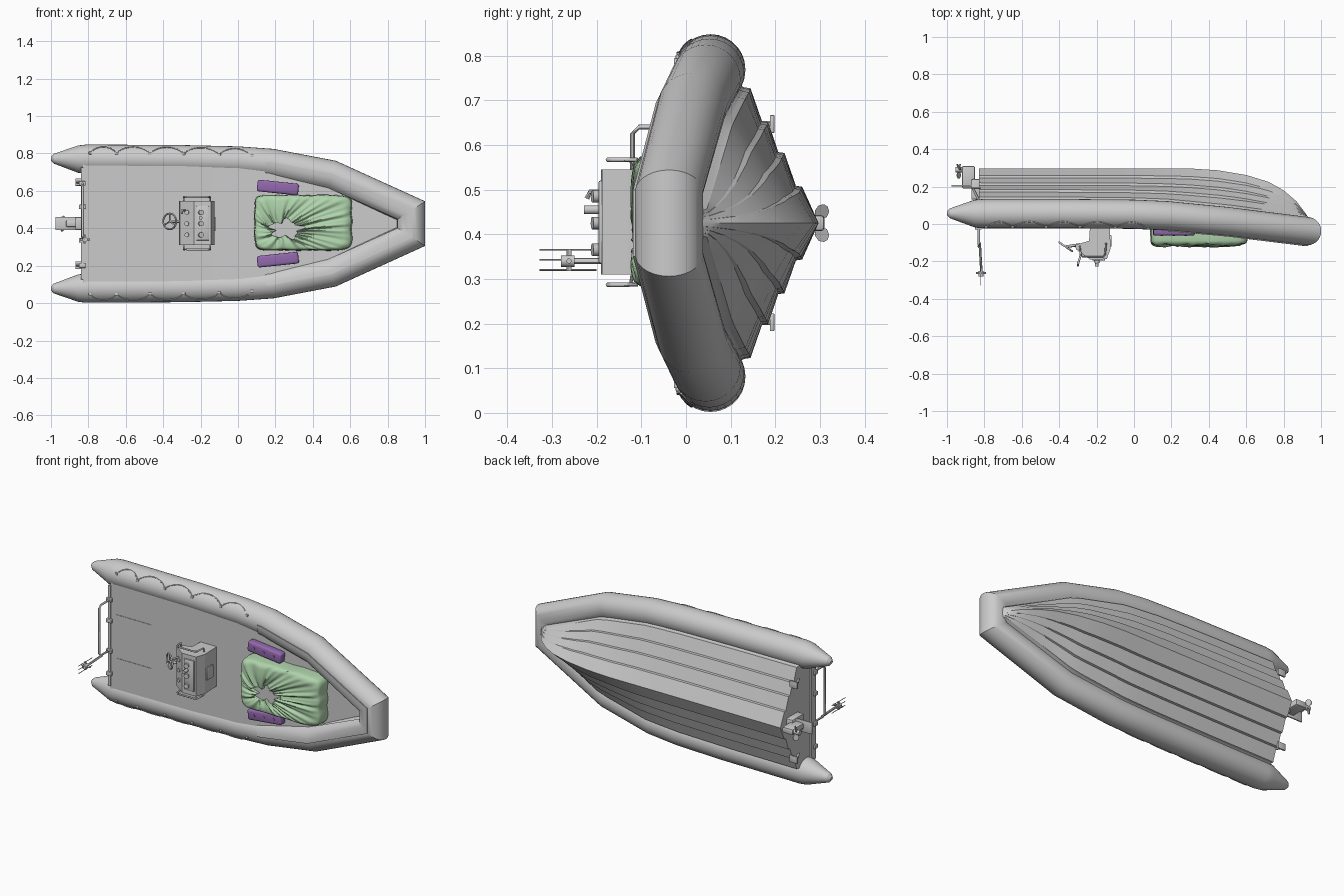
import bpy, bmesh, math
from mathutils import Vector, Matrix

if "Cube" in bpy.data.objects:
    bpy.data.objects.remove(bpy.data.objects["Cube"])

# Boat frame: l = length (bow +), w = across, h = height above datum.
# The boat lies on its side: l -> x, w -> z, h -> -y
CW = 0.425


def P(l, w, h):
    return Vector((l, -h, CW + w))


def material(name, col):
    m = bpy.data.materials.new(name)
    m.diffuse_color = (*col, 1)
    m.use_nodes = True
    m.node_tree.nodes["Principled BSDF"].inputs["Base Color"].default_value = m.diffuse_color
    return m


GREY = material("light_grey", (0.60, 0.60, 0.60))
GREEN = material("cover_green", (0.43, 0.66, 0.41))
PURPLE = material("cushion_purple", (0.29, 0.14, 0.42))


def finish(name, bm, mat, angle=32):
    bmesh.ops.recalc_face_normals(bm, faces=bm.faces)
    me = bpy.data.meshes.new(name)
    bm.to_mesh(me)
    bm.free()
    me.materials.append(mat)
    ob = bpy.data.objects.new(name, me)
    bpy.context.collection.objects.link(ob)
    bpy.ops.object.select_all(action='DESELECT')
    ob.select_set(True)
    bpy.context.view_layer.objects.active = ob
    if angle:
        bpy.ops.object.shade_smooth_by_angle(angle=math.radians(angle))
    return ob


def loft(name, rings, mat, caps=(True, True), angle=32, loop=False):
    """Skin closed rings of boat-frame points."""
    bm = bmesh.new()
    vr = [[bm.verts.new(P(*p)) for p in r] for r in rings]
    n = len(vr[0])
    pairs = list(zip(vr, vr[1:])) + ([(vr[-1], vr[0])] if loop else [])
    for a, b in pairs:
        for i in range(n):
            j = (i + 1) % n
            bm.faces.new((a[i], a[j], b[j], b[i]))
    if caps[0] and not loop:
        bm.faces.new(vr[0])
    if caps[1] and not loop:
        bm.faces.new(vr[-1])
    return finish(name, bm, mat, angle)


def box(name, l, w, h, mat=GREY, bevel=0.0, seg=2, turn=0.0):
    bm = bmesh.new()
    bmesh.ops.create_cube(bm, size=1)
    bmesh.ops.scale(bm, verts=bm.verts, vec=(l[1] - l[0], h[1] - h[0], w[1] - w[0]))
    if bevel:
        bmesh.ops.bevel(bm, geom=bm.edges[:], offset=bevel, segments=seg, profile=0.5, affect='EDGES')
    c = P((l[0] + l[1]) / 2, (w[0] + w[1]) / 2, (h[0] + h[1]) / 2)
    bmesh.ops.transform(bm, matrix=Matrix.Translation(c) @ Matrix.Rotation(turn, 4, 'Y'), verts=bm.verts)
    return finish(name, bm, mat)


def rod(name, pts, r, mat=GREY, sides=8, loop=False):
    pts = [Vector(p) for p in pts]
    rings, n = [], len(pts)
    for i, p in enumerate(pts):
        a = pts[(i - 1) % n] if loop else pts[max(i - 1, 0)]
        b = pts[(i + 1) % n] if loop else pts[min(i + 1, n - 1)]
        t = (b - a).normalized()
        ref = Vector((0.31, 0.27, 0.91)) if abs(t.z) < 0.8 else Vector((0.91, 0.31, 0.27))
        u = t.cross(ref).normalized()
        v = t.cross(u)
        rings.append([p + r * (u * math.cos(q) + v * math.sin(q))
                      for q in (2 * math.pi * k / sides for k in range(sides))])
    return loft(name, rings, mat, angle=45, loop=loop)


def interp(tab, x):
    for a, b in zip(tab, tab[1:]):
        if x <= b[0]:
            f = max(0, (x - a[0]) / (b[0] - a[0]))
            return [p + (q - p) * f for p, q in zip(a, b)]
    return list(tab[-1])


# Inflatable collar: one sweep, stern tip to bow to stern tip (l, w, h, radius)
SIDE = [(-1.0, .347, -.057, .010), (-.985, .347, -.057, .026), (-.855, .345, -.056, .073),
        (-.81, .345, -.055, .078), (-.3, .342, -.055, .078), (0, .335, -.052, .078),
        (.18, .322, -.044, .078), (.5, .262, -.014, .077), (.925, .07, .038, .076)]


def collar_rings(path, angles, grow):
    rings = []
    for i, (l, w, h, r) in enumerate(path):
        p = Vector((l, w))
        d0 = p - Vector(path[i - 1][:2]) if i else Vector(path[1][:2]) - p
        d1 = Vector(path[i + 1][:2]) - p if i < len(path) - 1 else d0
        n0, n1 = (Vector((-d.y, d.x)).normalized() for d in (d0, d1))
        n = (n0 + n1).normalized()
        m = 1 / max(n.dot(n0), 0.5)
        rings.append([(l + n.x * math.sin(a) * (r + g) * m, w + n.y * math.sin(a) * (r + g) * m,
                       h + math.cos(a) * (r + g)) for a, g in zip(angles, grow)])
    return rings


def both_sides(path):
    return path + [(l, -w, h, r) for l, w, h, r in reversed(path)]


circle = [2 * math.pi * k / 28 for k in range(28)]
loft("collar_tube", collar_rings(both_sides(SIDE), circle, [0] * 28), GREY, angle=24)

# Raised wear strip on the inner top of the forward collar
arc = [math.radians(a) for a in (-62, -45, -28, -10, 5)]
fore = [tuple(interp(SIDE, .15))] + SIDE[6:]
loft("collar_wear_strip", collar_rings(both_sides(fore), arc + arc[::-1], [.005] * 5 + [-.01] * 5),
     GREY, angle=24)

# Hull with stepped strakes, transom and deck
KEEL = [(-.83, -.297), (.3, -.297), (.45, -.287), (.6, -.262), (.72, -.225),
        (.8, -.18), (.87, -.12), (.915, -.06), (.935, -.03)]
DECK = [(-.83, .015), (-.05, .015), (.935, .03)]
stations = [-.83, -.4, -.05, .1, .18, .3, .38, .45, .52, .6, .66, .72, .76, .8, .84, .87, .895, .915, .935]
rings = []
for x in stations:
    _, tw, th, _ = interp(SIDE, x)
    k, d = interp(KEEL, x)[1], interp(DECK, x)[1]
    cw, ch = max(tw - .043, .01), max(th - .083, k)
    s = min(1, (.95 - x) / .4)
    half = [(x, tw, d), (x, tw, th)]
    for t in (1, .75, .52, .27):
        line = k + (ch - k) * t
        half += [(x, cw * t + .002 * s, line + .008 * s), (x, cw * t, line - .006 * s)]
    rings.append(half + [(x, 0, k)] + [(a, -b, c) for a, b, c in reversed(half)])
loft("hull_and_deck", rings, GREY, angle=20)

# Deck hatch outline
for i, (l, w) in enumerate([((-.79, -.555), (.131, .135)), ((-.79, -.555), (-.128, -.124)),
                            ((-.559, -.555), (-.128, .135)), ((-.79, -.786), (-.128, .135))]):
    box(f"hatch_seam_{i}", l, w, (.013, .0175))
box("stern_coaming", (-.84, -.825), (-.30, .30), (-.02, .022))

# Grab ropes scalloped along both collars
knots = [-.79, -.65, -.47, -.29, -.10, .075]
for sgn, side in ((1, "port"), (-1, "starboard")):
    pts = []
    for a, b in zip(knots, knots[1:]):
        for k in range(8):
            x = a + (b - a) * k / 8
            ang = math.radians(25 + 32 * math.sin(math.pi * k / 8) ** .8)
            _, w, h, r = interp(SIDE, x)
            pts.append((x, sgn * (w + math.sin(ang) * r), h + math.cos(ang) * r))
    rod(f"{side}_grab_rope", pts, .0035, sides=6)
    for x in knots:
        _, w, h, r = interp(SIDE, x)
        w, h = sgn * (w + .42 * r), h + .91 * r
        box(f"{side}_rope_patch", (x - .008, x + .008), (w - .007, w + .007), (h - .006, h + .005), bevel=.002)

# Steering console: side profile extruded across
prof = [(-.235, .01), (-.13, .01), (-.125, .13), (-.145, .188), (-.235, .19), (-.31, .135), (-.315, .112), (-.24, .09)]
loft("console", [[(l, w, h) for l, h in prof] for w in (-.115, .12)], GREY, angle=20)
box("console_front_panel", (-.128, -.119), (-.04, .035), (.06, .12), bevel=.003)
box("console_lid", (-.222, -.155), (-.09, .095), (.186, .196), bevel=.004)
for i, w in enumerate((-.06, 0, .06)):
    rod(f"gauge_{i}", [(-.20, w, .19), (-.195, w, .21)], .014, sides=14)
    rod(f"dial_{i}", [(-.27, w, .155), (-.275, w, .17)], .012, sides=14)
rod("compass", [(-.20, .03, .19), (-.20, .03, .228)], .010, sides=12)
for w in (-.138, .142):
    rod("console_rail", [(-.29, w * .85, .12), (-.29, w, .125), (-.285, w, .165), (-.275, w, .175),
                         (-.165, w, .175), (-.155, w, .165), (-.15, w, .11), (-.15, w * .85, .105)], .005)
wheel = Vector((-.365, .012, .122))
e1, e2 = Vector((0, 1, 0)), Vector((.83, 0, .56))
rod("steering_wheel", [wheel + .042 * (e1 * math.cos(q) + e2 * math.sin(q))
                       for q in (2 * math.pi * k / 24 for k in range(24))], .005, loop=True)
for k in range(3):
    q = 2 * math.pi * k / 3
    rod("wheel_spoke", [wheel, wheel + .042 * (e1 * math.cos(q) + e2 * math.sin(q))], .004)
rod("steering_column", [wheel, (-.29, .012, .11)], .008)
rod("throttle_lever", [(-.28, .07, .15), (-.30, .07, .215), (-.30, .055, .222)], .006)

# Draped cover: radial folds running from the gathered opening to the edge
N = 180
hole_c, rect_c = Vector((.255, -.03)), Vector((.348, .005))


def cover_ring(s, drop=None, grow=0.0):
    ring = []
    for k in range(N):
        q = 2 * math.pi * k / N
        c, sn = math.cos(q), math.sin(q)
        lobes = 1 + .22 * math.sin(5 * q + .6) + .12 * math.sin(9 * q)
        hole = hole_c + Vector((.078 * c, .045 * sn)) * lobes
        sup = (abs(c) ** 9 + abs(sn) ** 9) ** (-1 / 9)
        edge = 1 + grow + .01 * math.sin(11 * q + 1)
        rect = rect_c + Vector((.258 * c * sup, .147 * sn * sup)) * edge
        p = hole.lerp(rect, s)
        fold = math.sin(13 * q + 2 * math.sin(3 * q) + 1.5 * s) + .6 * math.sin(29 * q + 1 + 3 * s)
        amp = .008 * (1 - .7 * s) * min(1, .4 + 5 * s)
        h = .108 + .008 * math.sin(math.pi * s) + amp * fold
        ring.append((p.x, p.y, h if drop is None else drop))
    return ring


rings = [cover_ring(.0, .085)] + [cover_ring(i / 14) for i in range(13)]
rings += [cover_ring(.965, .103), cover_ring(.99, .09), cover_ring(1, .07), cover_ring(1, .04, .012), cover_ring(1, .01, .0)]
loft("draped_cover", rings, GREEN, caps=(False, True), angle=60)
box("covered_crate", (.13, .56), (-.12, .12), (.012, .09))

# Side cushions with buttons
for sgn in (1, -1):
    cl, cw, turn = .213, .193 * sgn, math.radians(6) * sgn
    box("side_cushion", (cl - .111, cl + .111), (cw - .031, cw + .031), (.012, .062), PURPLE, .012, 3, turn)
    for o in (-.065, 0, .065):
        l, w = cl + o * math.cos(turn), cw - o * math.sin(turn)
        rod("cushion_button", [(l, w, .058), (l, w, .065)], .007, PURPLE, 10)

# Stern frame, mast and aerials
rod("stern_frame", [(-.83, .215, 0), (-.83, .215, .105), (-.83, .20, .12), (-.83, -.07, .12), (-.83, -.085, .105),
                    (-.83, -.085, 0)], .006)
rod("mast", [(-.825, -.085, .10), (-.815, -.085, .275)], .007)
rod("mast_crossbar", [(-.82, -.107, .262), (-.82, -.058, .262)], .006)
rod("mast_fore_bar", [(-.845, -.085, .262), (-.79, -.085, .262)], .006)
rod("mast_lamp", [(-.818, -.085, .25), (-.818, -.085, .28)], .013, sides=12)
for w in (-.105, -.082, -.06):
    rod("aerial", [(-.82, w, .20), (-.82, w, .328)], .002, sides=6)
for w in (-.225, .215, -.09, .09):
    box("stern_cleat", (-.85, -.815), (w - .012, w + .012), (.0, .03), bevel=.004)

# Stern drive, propeller and trim tabs
box("drive_mount", (-.87, -.82), (-.035, .035), (-.24, -.13), bevel=.008)
box("drive_leg", (-.92, -.85), (-.018, .018), (-.31, -.19), bevel=.008)
box("drive_plate", (-.975, -.84), (-.035, .035), (-.208, -.2), bevel=.002)
rod("propeller_hub", [(-.955, 0, -.29), (-.945, 0, -.29), (-.87, 0, -.29)], .014, sides=14)
for k in range(3):
    q = 2 * math.pi * k / 3 + math.pi / 2
    rings = []
    for rad, wid in ((.008, .008), (.025, .019), (.038, .017), (.046, .006)):
        ring = []
        for a, b in ((-1, -.002), (1, -.002), (1, .002), (-1, .002)):
            t = a * wid * .8
            ring.append((-.937 + a * wid * .5 + b, rad * math.cos(q) - t * math.sin(q),
                         -.29 + rad * math.sin(q) + t * math.cos(q)))
        rings.append(ring)
    loft("propeller_blade", rings, GREY)
for w in (-.222, .222):
    box("trim_tab", (-.87, -.82), (w - .02, w + .02), (-.198, -.188), bevel=.002)
    rod("trim_ram", [(-.86, w, -.19), (-.825, w, -.12)], .007)
